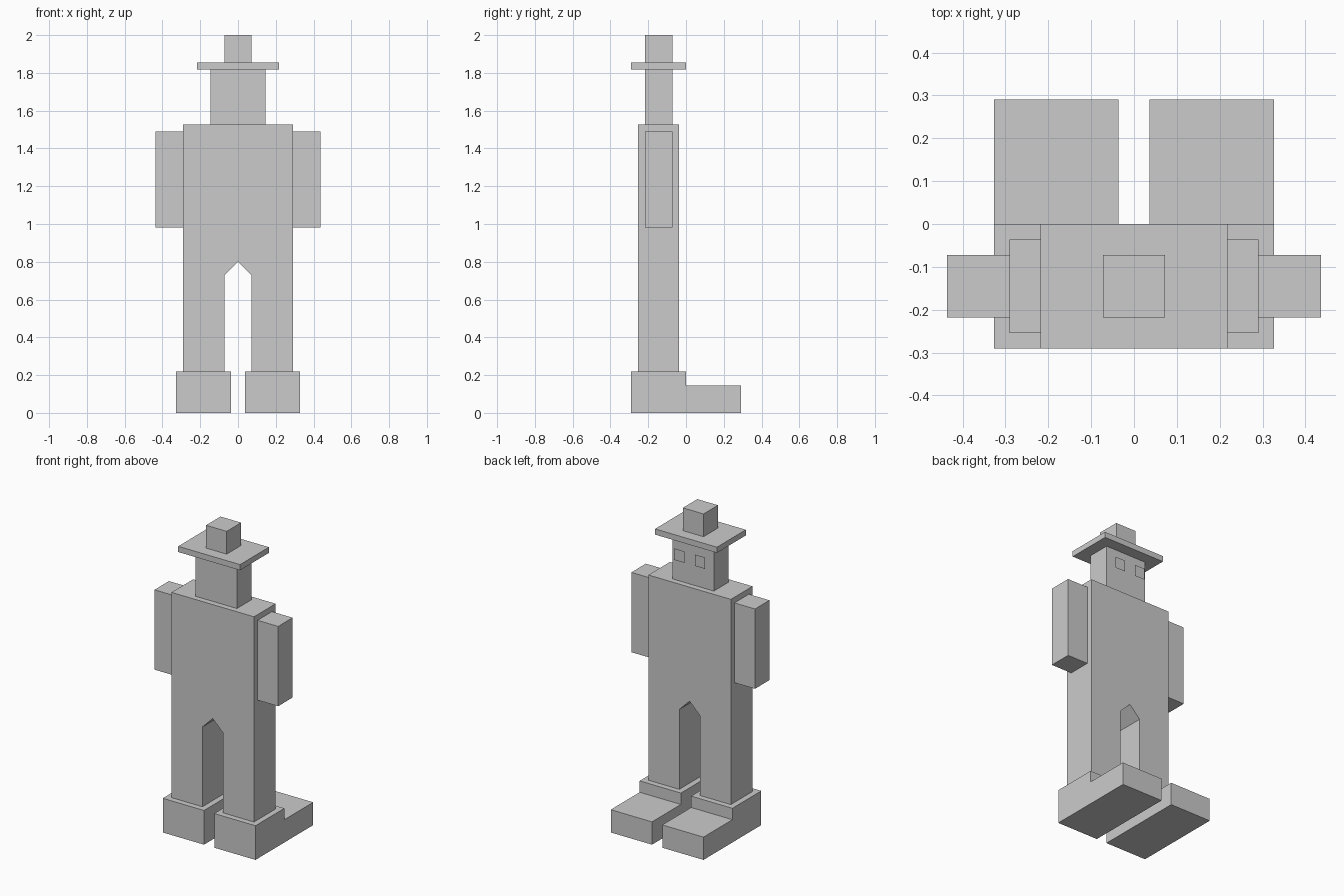
import bpy, bmesh
from mathutils import Vector

if "Cube" in bpy.data.objects:
    bpy.data.objects.remove(bpy.data.objects["Cube"])

U = 2 / 55  # model unit: the figure is 55 units tall


def prism(name, points, vec):
    """Extrude a flat polygon (in units) along vec."""
    bm = bmesh.new()
    face = bm.faces.new([bm.verts.new(Vector(p) * U) for p in points])
    if vec:
        ext = bmesh.ops.extrude_face_region(bm, geom=[face], use_keep_orig=True)
        moved = [g for g in ext["geom"] if isinstance(g, bmesh.types.BMVert)]
        bmesh.ops.translate(bm, verts=moved, vec=Vector(vec) * U)
        bmesh.ops.recalc_face_normals(bm, faces=bm.faces)
    me = bpy.data.meshes.new(name)
    bm.to_mesh(me)
    bm.free()
    ob = bpy.data.objects.new(name, me)
    bpy.context.collection.objects.link(ob)
    return ob


def box(name, x, y, z):
    pts = [(x[0], y[0], z[0]), (x[1], y[0], z[0]), (x[1], y[1], z[0]), (x[0], y[1], z[0])]
    return prism(name, pts, (0, 0, z[1] - z[0]))


def mirror(ob):
    ob.modifiers.new("mirror", "MIRROR").use_mirror_merge = False


# Body and legs in one outline with a pointed gap between the legs
half = [(2, 6), (2, 20), (0, 22)]
outline = [(8, 42), (8, 6)] + half + [(-2, 20), (-2, 6), (-8, 6), (-8, 42)]
prism("body_and_legs", [(x, -7, z) for x, z in outline], (0, 6, 0))

# Shoes: stepped side profile
side = [(-8, 0), (8, 0), (8, 4), (0, 4), (0, 6), (-8, 6)]
mirror(prism("shoes", [(1, y, z) for y, z in side], (8, 0, 0)))

# Arms
mirror(box("arms", (8, 12), (-6, -2), (27, 41)))

# Head and hat
box("head", (-4, 4), (-6, -2), (42, 50))
box("hat_brim", (-6, 6), (-8, 0), (50, 51))
box("hat_crown", (-2, 2), (-6, -2), (51, 55))

# Eyes: flat squares floating just off the face, facing +y
mirror(prism("eyes", [(3, -1, 46), (1, -1, 46), (1, -1, 48), (3, -1, 48)], None))
